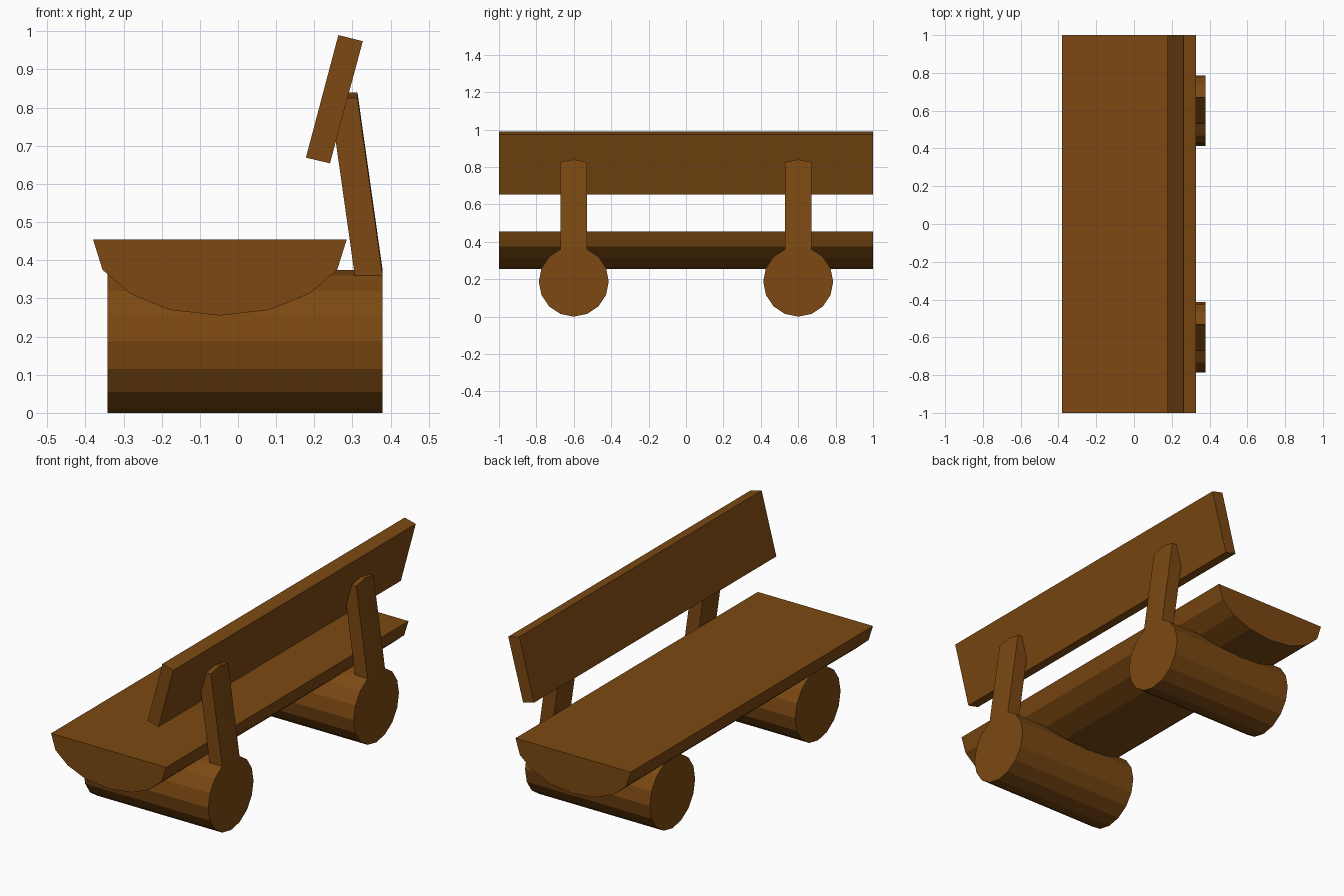
import bpy, bmesh, math
from mathutils import Vector

if "Cube" in bpy.data.objects:
    bpy.data.objects.remove(bpy.data.objects["Cube"])

wood = bpy.data.materials.new("brown wood")
wood.diffuse_color = (0.2, 0.066, 0.006, 1)
wood.use_nodes = True
wood.node_tree.nodes["Principled BSDF"].inputs["Base Color"].default_value = wood.diffuse_color


def finish(bm, name):
    bmesh.ops.recalc_face_normals(bm, faces=bm.faces)
    me = bpy.data.meshes.new(name)
    bm.to_mesh(me)
    bm.free()
    me.materials.append(wood)
    ob = bpy.data.objects.new(name, me)
    bpy.context.collection.objects.link(ob)
    return ob


def plank(name, profile, half_length=1.0):
    """Extrude an x/z profile along y."""
    bm = bmesh.new()
    face = bm.faces.new([bm.verts.new((x, -half_length, z)) for x, z in profile])
    ext = bmesh.ops.extrude_face_region(bm, geom=[face], use_keep_orig=True)
    moved = [v for v in ext["geom"] if isinstance(v, bmesh.types.BMVert)]
    bmesh.ops.translate(bm, verts=moved, vec=(0, 2 * half_length, 0))
    return finish(bm, name)


def log_with_post(name, y, sides=16, r=0.187):
    """Log lying along x; the two top faces at the back are drawn up into a post."""
    bm = bmesh.new()
    rings = []
    for x in (-0.342, 0.306, 0.379):
        ring = []
        for i in range(sides):
            a = 2 * math.pi * i / sides
            ring.append(bm.verts.new((x, y + r * math.sin(a), r + r * math.cos(a))))
        rings.append(ring)
    bm.faces.new(rings[0])
    bm.faces.new(rings[-1])
    top = []
    for k in range(2):
        for i in range(sides):
            j = (i + 1) % sides
            f = bm.faces.new((rings[k][i], rings[k][j], rings[k + 1][j], rings[k + 1][i]))
            if k == 1 and i in (0, sides - 1):
                top.append(f)
    bmesh.ops.recalc_face_normals(bm, faces=bm.faces)
    ext = bmesh.ops.extrude_face_region(bm, geom=top)
    moved = [v for v in ext["geom"] if isinstance(v, bmesh.types.BMVert)]
    bmesh.ops.translate(bm, verts=moved, vec=Vector((-0.066, 0, 0.466)))
    return finish(bm, name)


# Half-log seat
plank("seat", [(-0.38, 0.455), (-0.355, 0.375), (-0.283, 0.313), (-0.18, 0.27),
               (-0.048, 0.255), (0.083, 0.27), (0.188, 0.313), (0.26, 0.375),
               (0.285, 0.455)])

# Tilted backrest board
plank("backrest", [(0.263, 0.99), (0.327, 0.974), (0.241, 0.654), (0.178, 0.669)])

# Two log feet, each with its leaning post
for side, y in (("left", -0.6), ("right", 0.6)):
    log_with_post(side + "_log_foot", y)
